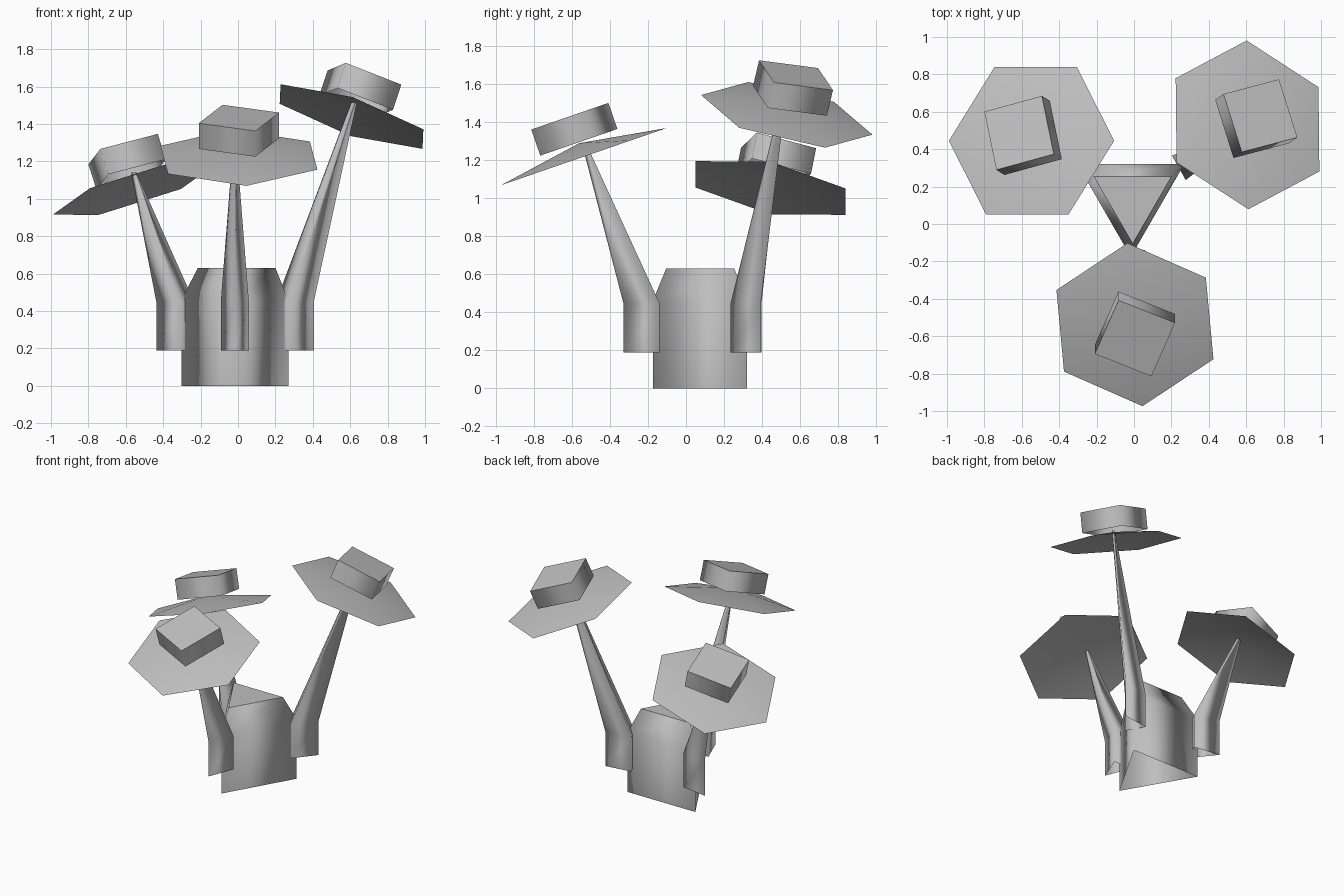
import bpy
import bmesh
from math import cos, sin, radians
from mathutils import Vector

old = bpy.data.objects.get("Cube")
if old:
    bpy.data.objects.remove(old)

# Single flat colour
grey = bpy.data.materials.new("plain grey")
grey.use_nodes = True
shade = (0.52, 0.52, 0.52, 1)
grey.diffuse_color = shade
grey.node_tree.nodes["Principled BSDF"].inputs["Base Color"].default_value = shade

UP = Vector((0, 0, 1))
CENTRE = Vector((-0.017, 0.155, 0))


def loft(name, rings, cap=True):
    """Skin rings of points: smooth sides, open bottom, optional flat top."""
    bm = bmesh.new()
    loops = [[bm.verts.new(p) for p in ring] for ring in rings]
    for low, high in zip(loops, loops[1:]):
        for i in range(len(low)):
            j = (i + 1) % len(low)
            if len(high) == 1:
                face = bm.faces.new((low[i], low[j], high[0]))
            else:
                face = bm.faces.new((low[i], low[j], high[j], high[i]))
            face.smooth = True
    if cap:
        bm.faces.new(loops[-1]).smooth = False
    mesh = bpy.data.meshes.new(name)
    bm.to_mesh(mesh)
    bm.free()
    mesh.materials.append(grey)
    obj = bpy.data.objects.new(name, mesh)
    bpy.context.collection.objects.link(obj)
    return obj


def polygon(centre, normal, radius, sides, azimuth):
    """Regular polygon on a tilted plane, first corner at the given azimuth."""
    a = radians(azimuth)
    u = Vector((cos(a), sin(a), 0))
    u.z = -(normal.x * u.x + normal.y * u.y) / normal.z
    u.normalize()
    v = normal.cross(u)
    step = radians(360 / sides)
    return [centre + radius * (u * cos(step * i) + v * sin(step * i))
            for i in range(sides)]


# Triangular trunk with a tapered shoulder
loft("trunk", [
    polygon(CENTRE, UP, 0.33, 3, -90),
    polygon(CENTRE + UP * 0.46, UP, 0.33, 3, -90),
    polygon(CENTRE + Vector((0.01, -0.02, 0.63)), UP, 0.24, 3, -90),
])


def stem(name, azimuth, tip_distance, tip_height):
    """Triangular stem: upright foot, then a long taper leaning outward."""
    a = radians(azimuth)
    out = Vector((cos(a), sin(a), 0))
    side = UP.cross(out)

    def section(distance, height, scale):
        mid = CENTRE + out * distance + UP * height
        return [mid + scale * offset for offset in
                (out * 0.095, side * 0.075 - out * 0.095,
                 -side * 0.075 - out * 0.095)]

    loft(name, [section(0.39, 0.19, 1), section(0.39, 0.45, 1),
                section(tip_distance, tip_height, 0.14)])


def head(name, centre, slope, brim_azimuth, crown_azimuth):
    """Shallow six-sided brim with a square crown on its peak."""
    centre = Vector(centre)
    normal = Vector((-slope[0], -slope[1], 1)).normalized()
    loft(name + "_brim", [
        polygon(centre, normal, 0.463, 6, brim_azimuth),
        [centre + normal * 0.075],
    ], cap=False)
    loft(name + "_crown", [
        polygon(centre + normal * h, normal, 0.232, 4, crown_azimuth)
        for h in (0.08, 0.225)
    ])


# Three stems, each carrying a tilted head
stem("front_stem", -90, 0.685, 1.27)
stem("left_stem", 29.5, 0.74, 1.53)
stem("right_stem", 150, 0.626, 1.14)

head("front", (0.005, -0.538, 1.22), (0, -0.0 + 0.345), -84.7, -66.6)
head("left", (0.607, 0.53, 1.44), (-0.33, -0.235), 90.6, 62.9)
head("right", (-0.548, 0.445, 1.055), (0.315, -0.2), 0, 58.4)
